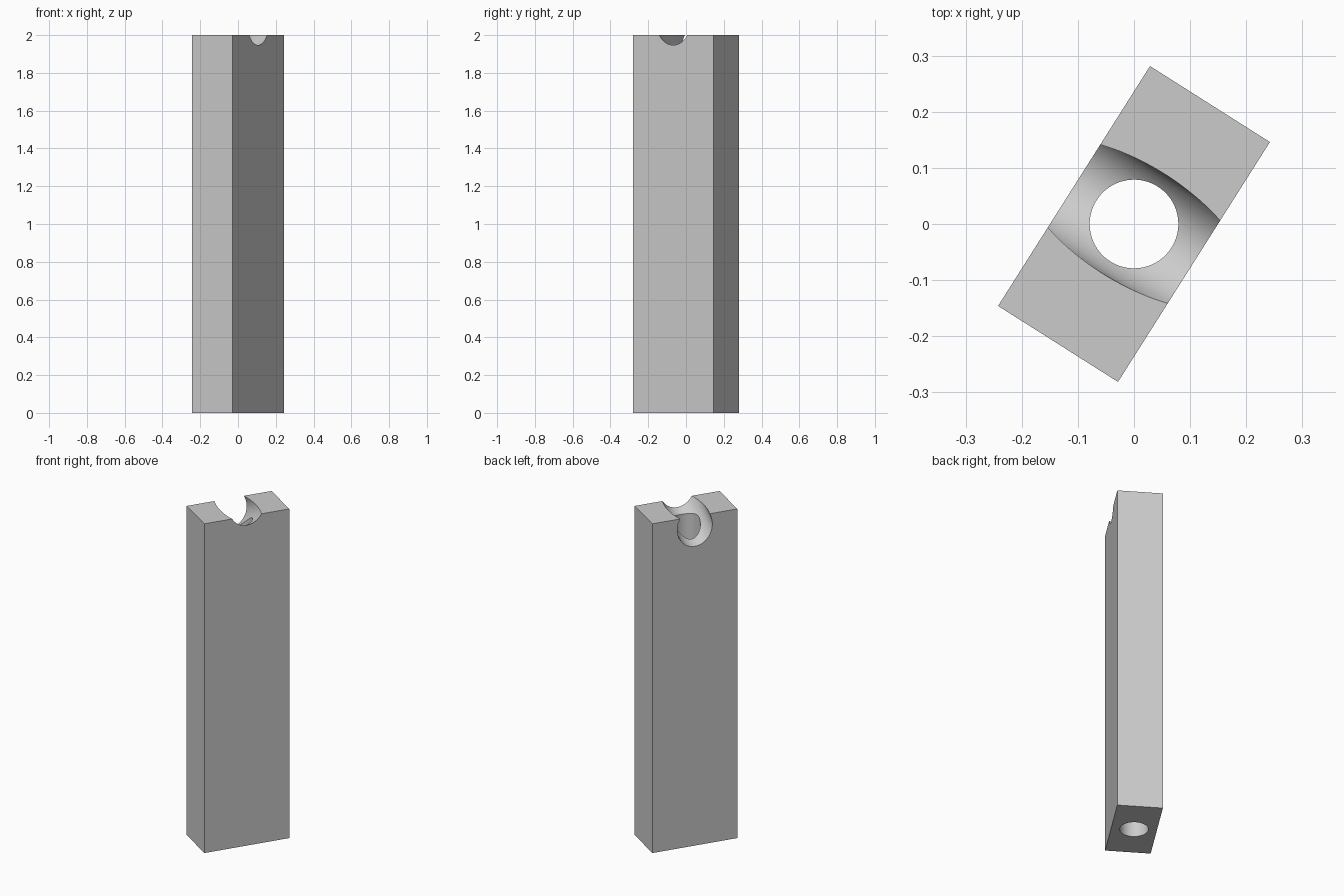
import bpy
from math import radians
from mathutils import Matrix

cube = bpy.data.objects.get("Cube")
if cube:
    bpy.data.objects.remove(cube, do_unlink=True)

LENGTH, WIDTH, HEIGHT = 0.506, 0.253, 2.0

# Single plain grey
grey = bpy.data.materials.new("light grey")
grey.use_nodes = True
colour = (0.6, 0.6, 0.6, 1)
grey.diffuse_color = colour
grey.node_tree.nodes["Principled BSDF"].inputs["Base Color"].default_value = colour

# Rectangular post
bpy.ops.mesh.primitive_cube_add(size=1, location=(0, 0, HEIGHT / 2))
post = bpy.context.object
post.name = "bored_post"
post.data.transform(Matrix.Diagonal((LENGTH, WIDTH, HEIGHT, 1)))
post.data.materials.append(grey)


def drill(name, radius, length, z, tilt):
    """Cut a round hole through the post, leaning by tilt about its long side."""
    bpy.ops.mesh.primitive_cylinder_add(vertices=96, radius=radius, depth=length,
                                        location=(0, 0, z), rotation=(tilt, 0, 0))
    cutter = bpy.context.object
    cutter.name = name
    cutter.hide_render = True
    cutter.data.materials.append(grey)
    cut = post.modifiers.new(name, "BOOLEAN")
    cut.operation = "DIFFERENCE"
    cut.solver = "EXACT"
    cut.object = cutter
    bpy.context.view_layer.objects.active = post
    bpy.ops.object.modifier_apply(modifier=cut.name)
    bpy.data.objects.remove(cutter, do_unlink=True)


# Upright bore, and slanted bore that leaves the trough in the top
drill("upright_bore", 0.079, 2 * HEIGHT, HEIGHT / 2, 0)
drill("slanted_bore", 0.1045, 1.0, HEIGHT, radians(63))

# Smooth bore walls, crisp edges, final turn of the post
bpy.ops.object.select_all(action="DESELECT")
post.select_set(True)
bpy.context.view_layer.objects.active = post
bpy.ops.object.shade_smooth_by_angle(angle=radians(30))
post.rotation_euler.z = radians(57.65)
